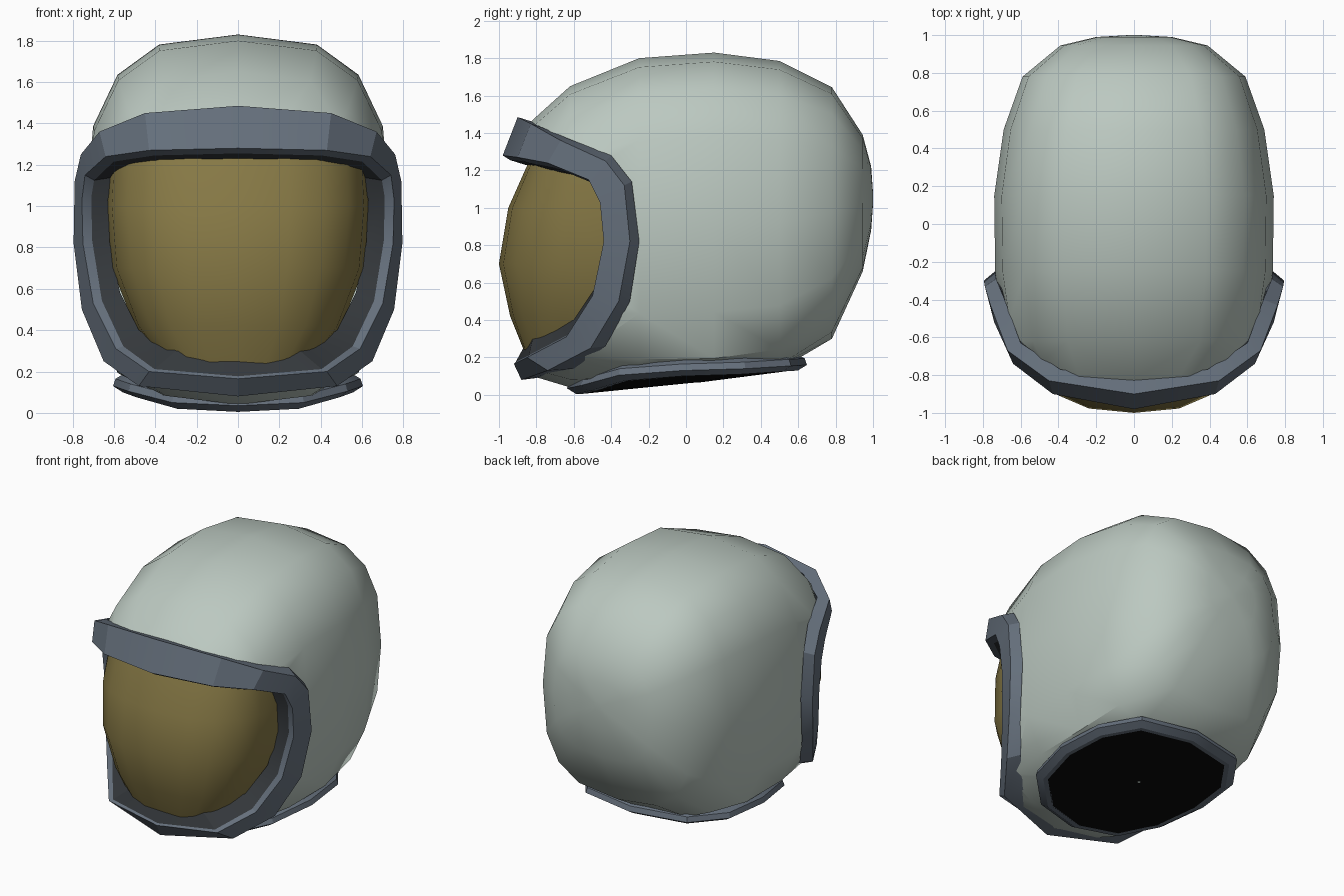
import bpy, bmesh
from math import sin, cos, pi, radians, copysign

if "Cube" in bpy.data.objects:
    bpy.data.objects.remove(bpy.data.objects["Cube"])


def material(name, rgb):
    m = bpy.data.materials.new(name)
    m.diffuse_color = (*rgb, 1)
    m.use_nodes = True
    m.node_tree.nodes["Principled BSDF"].inputs["Base Color"].default_value = m.diffuse_color
    return m


SHELL = material("pale_shell", (.50, .58, .53))
TRIM = material("slate_trim", (.13, .16, .20))
DARK = material("dark_seal", (.035, .04, .045))
GOLD = material("gold_visor", (.24, .19, .06))
BLACK = material("black_inside", (.003, .003, .003))


def mirror(half):
    """Half loop (centre to centre) -> full closed loop."""
    return half + [(-x, y, z) for x, y, z in half[-2:0:-1]]


def spow(v, p):
    return copysign(abs(v) ** p, v)


def loft(name, loops, mat, around=True, tube=False, caps=False, angle=35):
    """Skin a list of point loops with quads."""
    bm = bmesh.new()
    rows = [[bm.verts.new(p) for p in loop] for loop in loops]
    n = len(rows[0])
    pairs = list(zip(rows, rows[1:])) + ([(rows[-1], rows[0])] if tube else [])
    for a, b in pairs:
        for i in range(n if around else n - 1):
            j = (i + 1) % n
            bm.faces.new((a[i], a[j], b[j], b[i]))
    if caps:
        bm.faces.new(rows[0])
        bm.faces.new(rows[-1])
    bmesh.ops.recalc_face_normals(bm, faces=bm.faces)
    me = bpy.data.meshes.new(name)
    bm.to_mesh(me)
    bm.free()
    ob = bpy.data.objects.new(name, me)
    bpy.context.collection.objects.link(ob)
    if mat:
        me.materials.append(mat)
    smooth(ob, angle)
    return ob


def smooth(ob, angle):
    bpy.ops.object.select_all(action='DESELECT')
    ob.select_set(True)
    bpy.context.view_layer.objects.active = ob
    bpy.ops.object.shade_smooth_by_angle(angle=radians(angle))


# Shell: superellipse sections along y (y, half width, top, bottom)
sections = [(-.95, .40, 1.34, .13), (-.82, .56, 1.47, .10), (-.62, .68, 1.65, .04),
            (-.25, .735, 1.80, 0), (.15, .74, 1.83, 0), (.50, .69, 1.785, .06),
            (.78, .59, 1.645, .30), (.945, .39, 1.39, .66), (.99, .20, 1.22, .88),
            (1.0, .03, 1.08, 1.02)]


def section(y, w, top, bot):
    pts = []
    for i in range(16):
        t = 2 * pi * i / 16
        x = w * spow(sin(t), .69)
        z = (top + bot) / 2 + (top - bot) / 2 * spow(cos(t), .69)
        pts.append((x, y, max(z, .085 + .1 * y + .2 * x * x)))  # neck floor
    return pts


shell = loft("helmet_shell", [section(*s) for s in sections], SHELL, caps=True)

# Face opening cut out of the shell
opening = [(-1.5, 1.55), (-.86, 1.46), (-.43, 1.25), (-.34, 1.13), (-.29, .82),
           (-.35, .5), (-.49, .27), (-.63, .17), (-.87, .11), (-1.5, .05)]
cutter = loft("opening_cutter", [[(x, y, z) for y, z in opening] for x in (-1.2, 1.2)],
              None, caps=True)
cutter.hide_render = True
cut = shell.modifiers.new("face_opening", 'BOOLEAN')
cut.operation = 'DIFFERENCE'
cut.solver = 'EXACT'
cut.object = cutter
bpy.context.view_layer.objects.active = shell
bpy.ops.object.modifier_apply(modifier=cut.name)
bpy.data.objects.remove(cutter)
smooth(shell, 45)

# Visor frame: four edge loops, from the shell seam round to the inner lip
seam = mirror([(0, -.82, 1.46), (.39, -.77, 1.43), (.60, -.63, 1.37), (.685, -.40, 1.28),
               (.73, -.29, 1.14), (.735, -.25, .82), (.71, -.30, .5), (.60, -.43, .26),
               (.44, -.60, .14), (0, -.80, .09)])
outer = mirror([(0, -.90, 1.485), (.45, -.83, 1.45), (.67, -.67, 1.36), (.76, -.43, 1.25),
                (.79, -.33, 1.12), (.795, -.30, .82), (.755, -.36, .5), (.65, -.51, .25),
                (.48, -.74, .13), (0, -.88, .08)])
lip = [(0, -.98, 1.28), (.43, -.90, 1.27), (.64, -.74, 1.24), (.74, -.52, 1.15),
       (.755, -.46, 1.03), (.75, -.44, .82), (.70, -.50, .53), (.59, -.64, .31),
       (.43, -.85, .20), (0, -.92, .165)]
inner = mirror([(x * .94, y + (.04 if z > 1.1 else .01), z - .025 if z > 1.1 else z + .012)
                for x, y, z in lip])
loft("visor_frame", [seam, outer, mirror(lip), inner], TRIM, tube=True, angle=25)

# Dark seal between frame and visor
glass_edge = mirror([(0, -.86, 1.23), (.38, -.80, 1.225), (.53, -.68, 1.19), (.60, -.50, 1.14),
                     (.63, -.46, 1.03), (.62, -.43, .82), (.57, -.48, .58), (.48, -.60, .40),
                     (.30, -.82, .30), (0, -.87, .25)])
loft("visor_seal", [inner, glass_edge, [(x, y + .08, z) for x, y, z in inner]],
     DARK, tube=True, angle=25)

# Visor: bulging rows (z, half width, centre y, side y)
visor_rows = [(1.27, .62, -.83, -.42), (1.0, .635, -.95, -.41), (.7, .61, -1.0, -.41),
              (.42, .50, -.94, -.5), (.22, .34, -.86, -.65)]
angles = [-pi / 2 + pi * i / 10 for i in range(11)]
loft("visor", [[(w * spow(sin(t), .8), ys + (yc - ys) * abs(cos(t)) ** .8, z) for t in angles]
               for z, w, yc, ys in visor_rows], GOLD, around=False, angle=60)

# Neck ring: one path, chamfered cross-section (scale, lift)
neck = mirror([(0, -.60, .035), (.30, -.53, .05), (.50, -.34, .105), (.57, -.02, .13),
               (.54, .30, .14), (.38, .53, .155), (0, .61, .16)])


def neck_loop(s, lift):
    return [(x * s, y * s, z + lift) for x, y, z in neck]


loft("neck_ring", [neck_loop(*p) for p in
                   [(.98, .055), (1.04, .035), (1.06, .0), (.98, -.03), (.92, -.03), (.9, .01)]],
     TRIM, tube=True, angle=25)

# Dark neck opening, fanned to a centre point
rim = neck_loop(.93, -.03)
loft("neck_opening", [rim, [(x * .02, .05 + y * .02, .065) for x, y, z in rim],
                      [(x * .9, y * .9, z + .06) for x, y, z in rim]], BLACK, tube=True)
